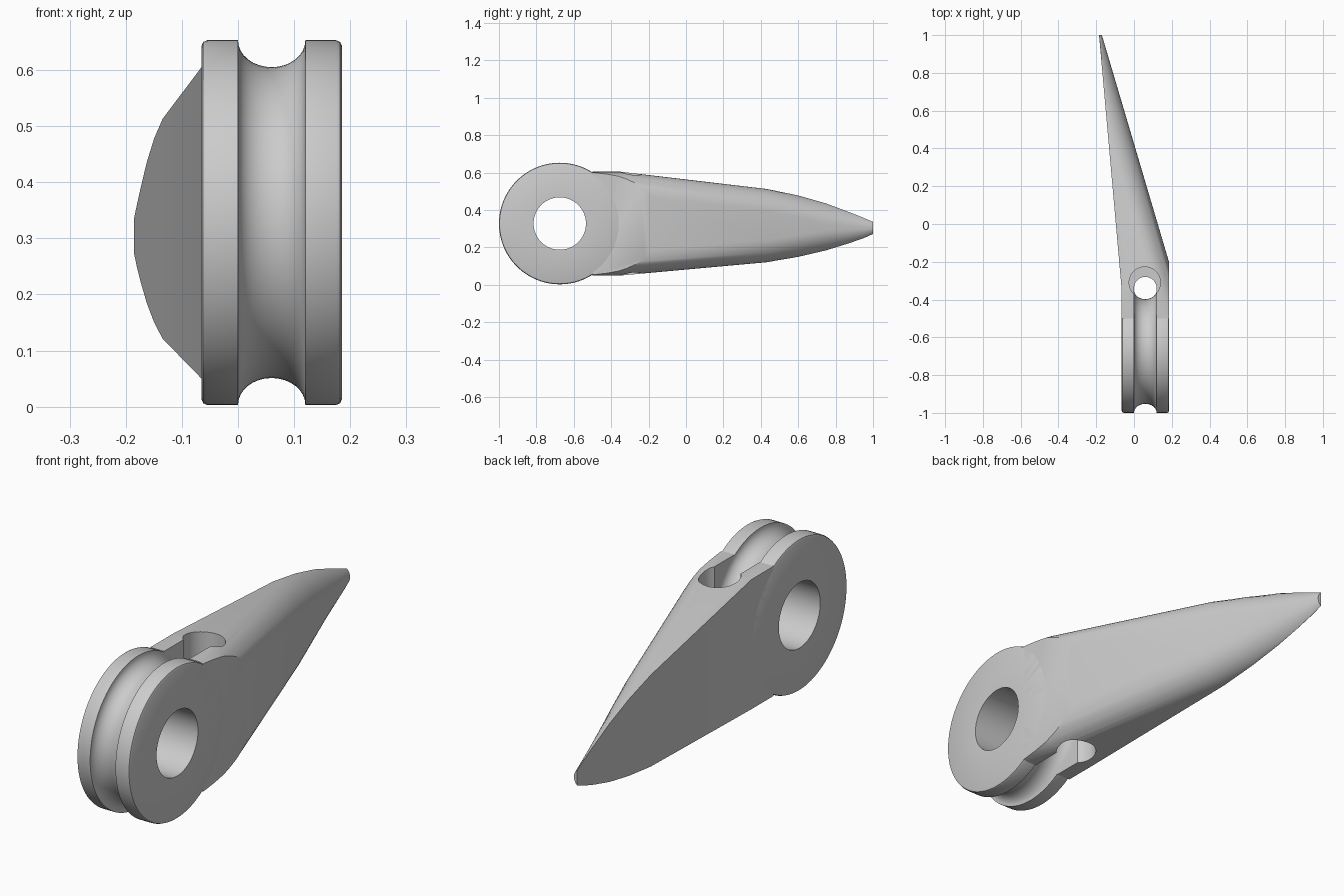
import bpy, bmesh
from math import sin, cos, pi, sqrt
from mathutils import Matrix, Vector

cube = bpy.data.objects.get("Cube")
if cube:
    bpy.data.objects.remove(cube, do_unlink=True)

grey = bpy.data.materials.new("plain_grey")
grey.use_nodes = True
grey.diffuse_color = (0.6, 0.6, 0.6, 1)
grey.node_tree.nodes["Principled BSDF"].inputs["Base Color"].default_value = (0.6, 0.6, 0.6, 1)

X0, X1 = -0.065, 0.185            # side faces of the eye
AXIS = Vector((0, -0.675, 0.328))  # eye axis
RIM, BORE = 0.325, 0.14
MID, HALF = 0.06, 0.06            # rope groove centre and half width


def finish(bm, name):
    bmesh.ops.recalc_face_normals(bm, faces=bm.faces)
    mesh = bpy.data.meshes.new(name)
    bm.to_mesh(mesh)
    bm.free()
    mesh.materials.append(grey)
    ob = bpy.data.objects.new(name, mesh)
    bpy.context.collection.objects.link(ob)
    return ob


def smooth(ob):
    bpy.ops.object.select_all(action="DESELECT")
    bpy.context.view_layer.objects.active = ob
    ob.select_set(True)
    bpy.ops.object.shade_smooth_by_angle(angle=0.5)


def loft(rings, closed=False):
    """Skin rings of equal length; either cap the ends or join them."""
    bm = bmesh.new()
    rows = [[bm.verts.new(p) for p in ring] for ring in rings]
    n = len(rows[0])
    pairs = list(zip(rows, rows[1:] + rows[:1])) if closed else list(zip(rows, rows[1:]))
    for a, b in pairs:
        for i in range(n):
            j = (i + 1) % n
            bm.faces.new((a[i], a[j], b[j], b[i]))
    if not closed:
        bm.faces.new(rows[0])
        bm.faces.new(rows[-1])
    return bm


# Grooved eye: a closed profile turned about the x axis
c = 0.01
groove = [(MID - HALF * cos(pi * i / 16), RIM - 0.048 * sin(pi * i / 16)) for i in range(17)]
profile = [(X0, BORE), (X0, RIM - c), (X0 + c * 0.3, RIM - c * 0.3), (X0 + c, RIM)] + groove
profile += [(X1 - c, RIM), (X1 - c * 0.3, RIM - c * 0.3), (X1, RIM - c), (X1, BORE)]
turns = [2 * pi * k / 96 for k in range(96)]
eye = finish(loft([[AXIS + Vector((x, r * cos(a), r * sin(a))) for x, r in profile]
                   for a in turns], closed=True), "grooved_eye")
smooth(eye)

# Tapered spike: (y, top, bottom) stations with rounded outer corners
stations = [(-0.5, 0.605, 0.05), (-0.35, 0.605, 0.05), (0.43, 0.513, 0.121),
            (0.6, 0.478, 0.15), (0.75, 0.435, 0.185), (0.87, 0.39, 0.222),
            (0.95, 0.358, 0.25), (1.0, 0.337, 0.272)]
FILLET, STEPS = 0.12, 10


def spike_section(y, top, bottom):
    left = X0 - 0.12 * max(0, y + 0.35) / 1.35
    right = X1 - 0.355 * (y + 0.2) / 1.2
    start = max(0, FILLET - (right - left) + 0.001)
    drop = lambda d: FILLET - sqrt(max(0, FILLET ** 2 - d * d))
    total = FILLET - drop(start)
    squash = min(1, 0.45 * (top - bottom) / total)
    s0 = start / FILLET
    arc = []
    for i in range(STEPS + 1):
        t = i / STEPS
        d = FILLET * (s0 + (1 - s0) * sin(t * pi / 2))
        arc.append((right - FILLET + d, (drop(d) - drop(start)) * squash))
    upper = [(x, y, top - z) for x, z in arc]
    lower = [(x, y, bottom + z) for x, z in reversed(arc)]
    return [(left, y, top)] + upper + lower + [(left, y, bottom)]


bm = loft([spike_section(*s) for s in stations])
# Trim the spike flush with the eye's side face
cut = bmesh.ops.bisect_plane(bm, geom=bm.verts[:] + bm.edges[:] + bm.faces[:],
                             plane_co=(X1, 0, 0), plane_no=(1, 0, 0), clear_outer=True)
bmesh.ops.holes_fill(bm, edges=[e for e in bm.edges if e.is_boundary])
spike = finish(bm, "tapered_spike")


def carve(target, points, z0, z1):
    """Cut a vertical prism out of the target."""
    cutter = finish(loft([[(x, y, z) for x, y in points] for z in (z0, z1)]), "cutter")
    cutter.hide_render = True
    mod = target.modifiers.new("cut", "BOOLEAN")
    mod.operation, mod.solver, mod.object = "DIFFERENCE", "EXACT", cutter
    bpy.context.view_layer.update()
    result = bpy.data.meshes.new_from_object(target.evaluated_get(bpy.context.evaluated_depsgraph_get()))
    target.modifiers.clear()
    target.data = result
    bpy.data.objects.remove(cutter, do_unlink=True)


# Rope slot behind the eye, with a wider mouth above and below
slot_end = -0.34
slot = [(MID + HALF * cos(pi * i / 20), slot_end + HALF * sin(pi * i / 20)) for i in range(21)]
slot += [(MID - HALF, -0.6), (MID + HALF, -0.6)]
mouth = [(0.057 + 0.083 * cos(2 * pi * i / 40), -0.31 + 0.083 * sin(2 * pi * i / 40)) for i in range(40)]
carve(spike, slot, -0.1, 0.8)
carve(spike, mouth, 0.45, 0.8)
carve(spike, mouth, -0.1, 0.2)
smooth(spike)
